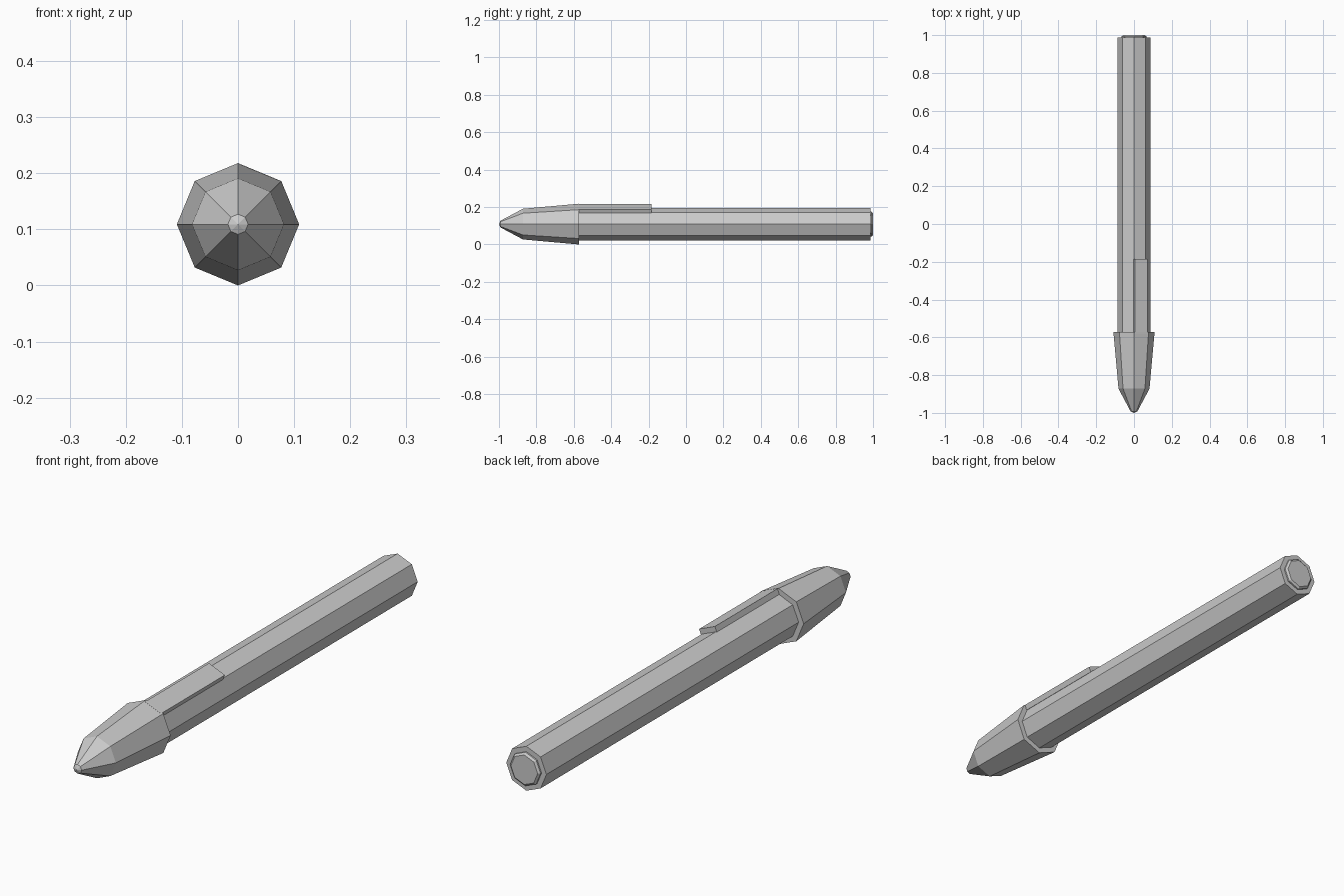
import bpy, bmesh, math
from mathutils import Matrix

if "Cube" in bpy.data.objects:
    bpy.data.objects.remove(bpy.data.objects["Cube"])

ZC = 0.109   # height of the pen axis
SIDES = 8

def finish(name, bm):
    bmesh.ops.recalc_face_normals(bm, faces=bm.faces)
    me = bpy.data.meshes.new(name)
    bm.to_mesh(me)
    bm.free()
    ob = bpy.data.objects.new(name, me)
    bpy.context.collection.objects.link(ob)
    return ob

def lathe(name, profile):
    """Octagonal solid along y from (y, radius) pairs; radius 0 makes a point."""
    bm = bmesh.new()
    rings = []
    for y, r in profile:
        n = SIDES if r > 0 else 1
        rings.append([bm.verts.new((r * math.cos(i * math.tau / SIDES), y,
                                    ZC + r * math.sin(i * math.tau / SIDES))) for i in range(n)])
    for a, b in zip(rings, rings[1:]):
        for i in range(SIDES):
            j = (i + 1) % SIDES
            if len(a) == 1:
                bm.faces.new((a[0], b[i], b[j]))
            else:
                bm.faces.new((a[i], a[j], b[j], b[i]))
    for ring in (rings[0], rings[-1]):
        if len(ring) > 1:
            bm.faces.new(ring)
    return finish(name, bm)

# tapered cap with a small blunt tip
lathe("cap", [(-1.0, 0), (-0.992, 0.018), (-0.872, 0.082), (-0.572, 0.109)])

# barrel
lathe("barrel", [(-0.60, 0.087), (0.987, 0.087)])

# end plug
lathe("end_plug", [(0.98, 0.066), (0.993, 0.066), (1.0, 0.058)])

# pocket clip: flat plate lying on the upper right facet of the barrel
inner, outer = 0.079, 0.1005
y0, y1 = -0.58, -0.185
bm = bmesh.new()
bmesh.ops.create_cube(bm, size=1)
place = (Matrix.Translation((0, 0, ZC)) @ Matrix.Rotation(math.radians(22.5), 4, 'Y')
         @ Matrix.Translation((0, (y0 + y1) / 2, (inner + outer) / 2))
         @ Matrix.Diagonal((0.074, y1 - y0, outer - inner, 1)))
bmesh.ops.transform(bm, matrix=place, verts=bm.verts)
finish("clip", bm)
